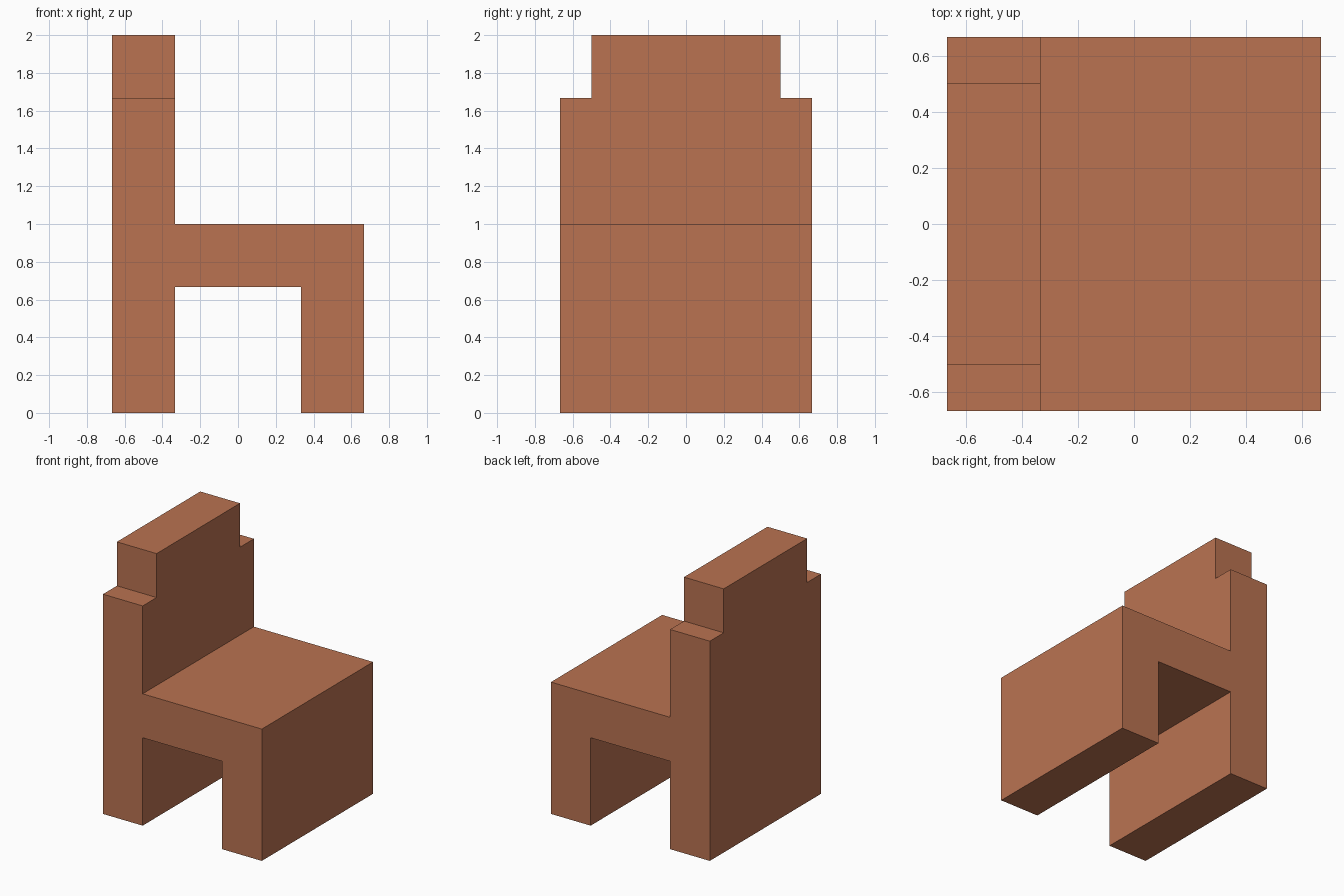
import bpy
import bmesh

if "Cube" in bpy.data.objects:
    bpy.data.objects.remove(bpy.data.objects["Cube"])

U = 1 / 3          # grid module of the chair
HALF = 2 * U       # half width and half depth
SHOULDER = 5 * U   # height of the backrest shoulders

clay = bpy.data.materials.new("terracotta")
clay.diffuse_color = (0.491, 0.171, 0.083, 1)
clay.use_nodes = True
clay.node_tree.nodes["Principled BSDF"].inputs["Base Color"].default_value = clay.diffuse_color

bm = bmesh.new()

# Side profile (x, z): back leg and backrest, seat, front leg
profile = [(-HALF, 0), (-U, 0), (-U, 2 * U), (U, 2 * U), (U, 0),
           (HALF, 0), (HALF, 1), (-U, 1), (-U, SHOULDER), (-HALF, SHOULDER)]
side = bm.faces.new([bm.verts.new((x, -HALF, z)) for x, z in profile])
wide = bmesh.ops.extrude_face_region(bm, geom=[side])["geom"]
bmesh.ops.translate(bm, vec=(0, 2 * HALF, 0),
                    verts=[v for v in wide if isinstance(v, bmesh.types.BMVert)])


def top_faces():
    return [f for f in bm.faces if all(v.co.z > SHOULDER - 1e-4 for v in f.verts)]


# Narrower headrest raised from the middle of the backrest top
for y in (-0.5, 0.5):
    faces = top_faces()
    edges = {e for f in faces for e in f.edges}
    verts = {v for f in faces for v in f.verts}
    bmesh.ops.bisect_plane(bm, geom=faces + list(edges) + list(verts),
                           plane_co=(0, y, 0), plane_no=(0, 1, 0))
middle = [f for f in top_faces() if abs(f.calc_center_median().y) < 0.1]
raised = bmesh.ops.extrude_face_region(bm, geom=middle)["geom"]
bmesh.ops.translate(bm, vec=(0, 0, 2 - SHOULDER),
                    verts=[v for v in raised if isinstance(v, bmesh.types.BMVert)])
bmesh.ops.delete(bm, geom=[f for f in middle if f.is_valid], context='FACES_ONLY')

bmesh.ops.recalc_face_normals(bm, faces=bm.faces)
mesh = bpy.data.meshes.new("chair")
bm.to_mesh(mesh)
bm.free()
mesh.materials.append(clay)
bpy.context.collection.objects.link(bpy.data.objects.new("chair", mesh))
